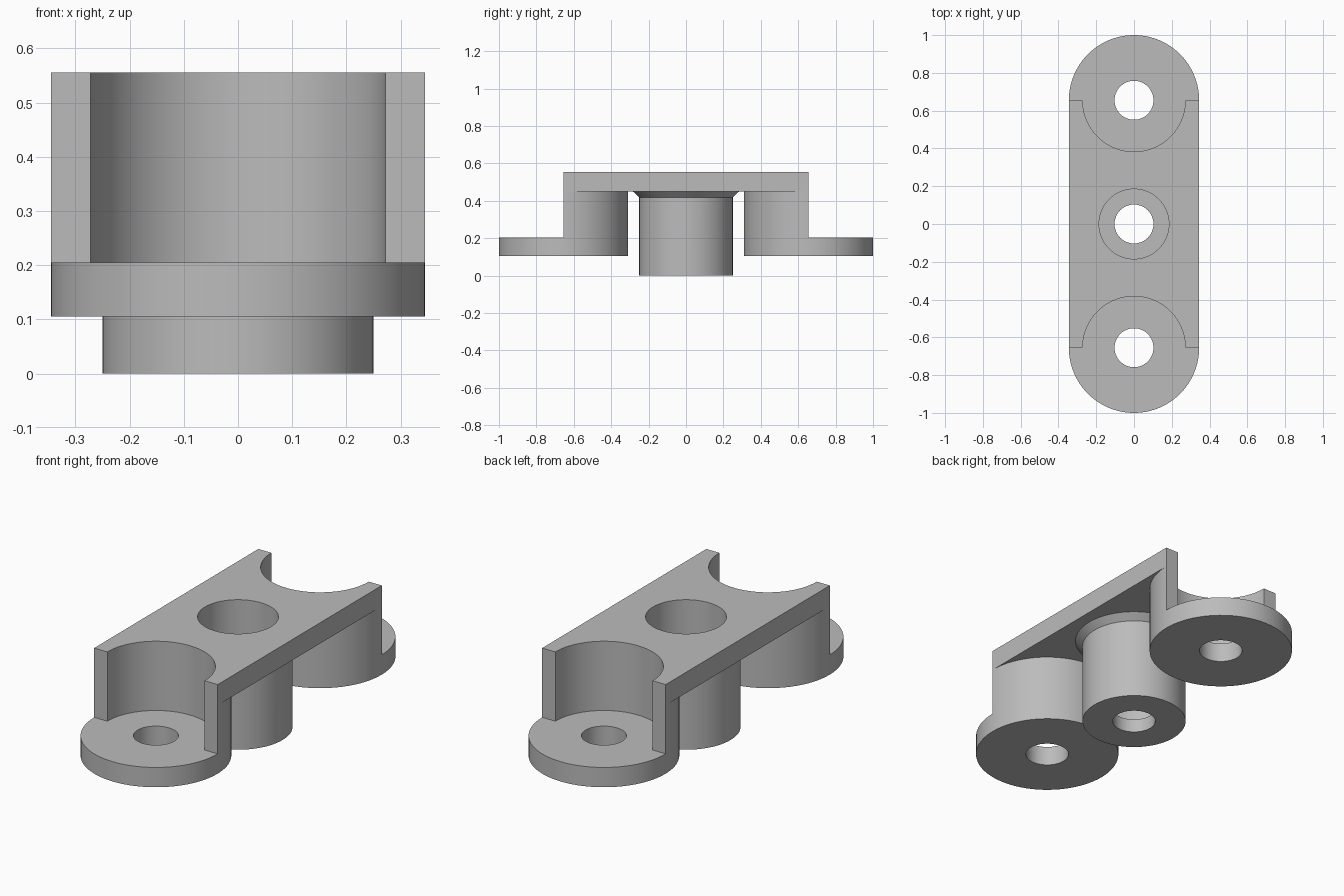
import bpy
import math

cube = bpy.data.objects.get("Cube")
if cube:
    bpy.data.objects.remove(cube, do_unlink=True)

HALF_W = 0.345      # half width and outer radius of the end bosses
END_Y = 0.655       # boss centres
TOP = 0.555
FLANGE_LOW, FLANGE_TOP = 0.105, 0.205
PLATE_LOW = 0.45

grey = bpy.data.materials.new("plain grey")
grey.use_nodes = True
colour = (0.5, 0.5, 0.5, 1)
grey.diffuse_color = colour
grey.node_tree.nodes["Principled BSDF"].inputs["Base Color"].default_value = colour


def cylinder(name, y, z0, z1, r0, r1=None):
    bpy.ops.mesh.primitive_cone_add(
        vertices=96, radius1=r0, radius2=r0 if r1 is None else r1,
        depth=z1 - z0, location=(0, y, (z0 + z1) / 2))
    ob = bpy.context.object
    ob.name = name
    return ob


def box(name, size, location):
    bpy.ops.mesh.primitive_cube_add(size=1, location=location)
    ob = bpy.context.object
    ob.name = name
    ob.scale = size
    bpy.ops.object.transform_apply(location=False, rotation=False, scale=True)
    return ob


def combine(target, tool, operation):
    mod = target.modifiers.new(operation.title(), 'BOOLEAN')
    mod.operation = operation
    mod.solver = 'EXACT'
    mod.object = tool
    tool.hide_render = True
    bpy.context.view_layer.objects.active = target
    bpy.ops.object.modifier_apply(modifier=mod.name)
    bpy.data.objects.remove(tool, do_unlink=True)


# Top plate
body = box("bracket_body", (2 * HALF_W, 2 * END_Y, TOP - PLATE_LOW),
           (0, 0, (TOP + PLATE_LOW) / 2))

# Round end bosses
for side in (-1, 1):
    combine(body, cylinder("end_boss", side * END_Y, FLANGE_LOW, TOP, HALF_W), 'UNION')

# Central hub with a flared neck under the plate
combine(body, cylinder("hub", 0, 0, 0.5, 0.25), 'UNION')
combine(body, cylinder("hub_neck", 0, 0.417, 0.453, 0.249, 0.287), 'UNION')

# Open each boss outwards, leaving a low flange with a bolt hole
for side in (-1, 1):
    y = side * END_Y
    combine(body, box("end_cut", (1, 0.5, 0.5),
                      (0, y + side * 0.25, FLANGE_TOP + 0.25)), 'DIFFERENCE')
    combine(body, cylinder("pocket_cut", y, FLANGE_TOP, 0.7, 0.272), 'DIFFERENCE')
    combine(body, cylinder("bolt_hole", y, 0, 0.3, 0.103), 'DIFFERENCE')

# Stepped bore through the hub
combine(body, cylinder("bore", 0, 0.07, 0.7, 0.185), 'DIFFERENCE')
combine(body, cylinder("bore_outlet", 0, -0.1, 0.2, 0.103), 'DIFFERENCE')

# Finish
body.data.materials.clear()
body.data.materials.append(grey)
for face in body.data.polygons:
    face.material_index = 0
bpy.ops.object.select_all(action='DESELECT')
body.select_set(True)
bpy.context.view_layer.objects.active = body
bpy.ops.object.shade_smooth_by_angle(angle=math.radians(30))
